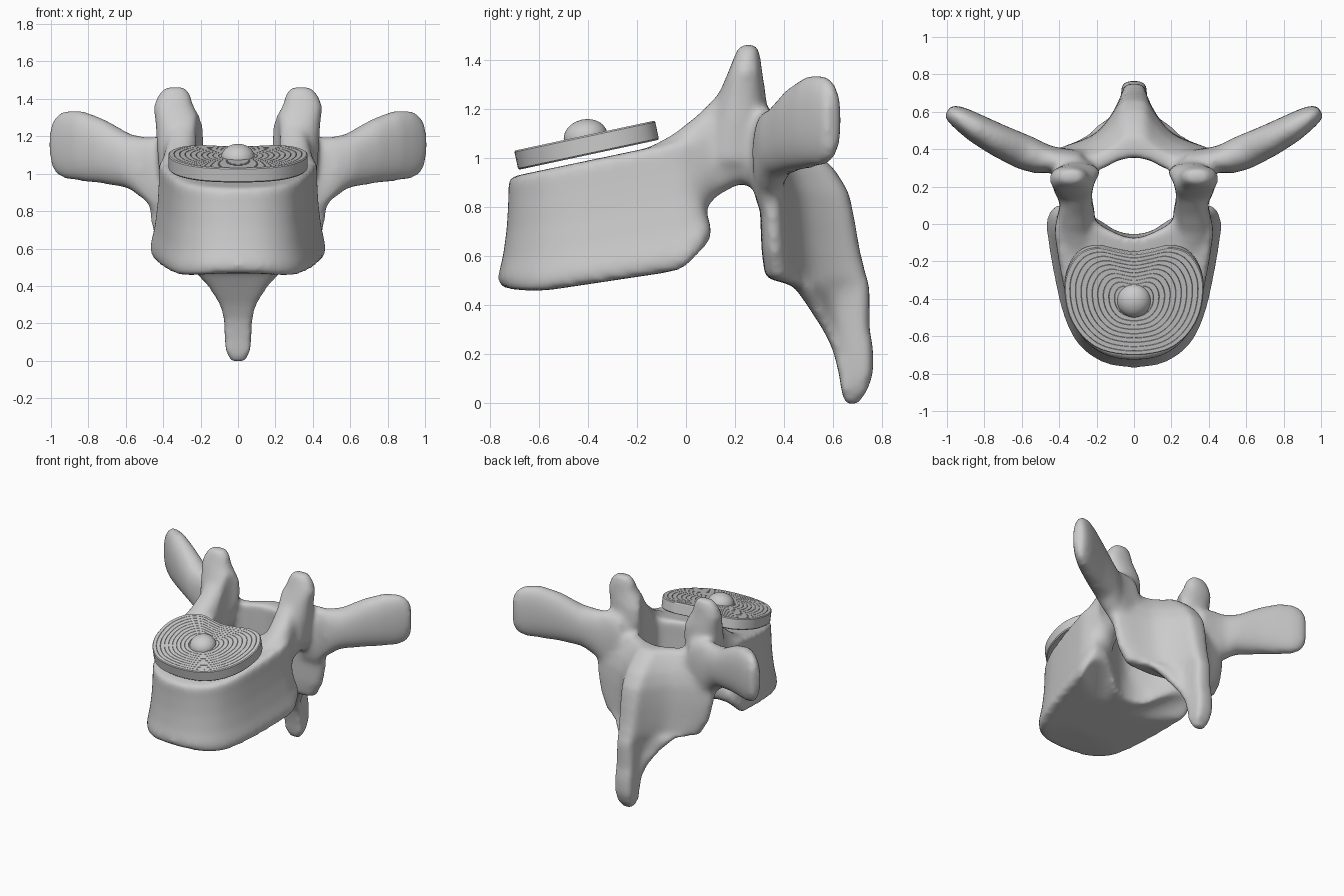
import bpy, bmesh, math
from mathutils import Vector, Matrix

if "Cube" in bpy.data.objects:
    bpy.data.objects.remove(bpy.data.objects["Cube"])


def loft(bm, rings):
    """Skin a list of equal-length closed rings and cap both ends."""
    vs = [[bm.verts.new(p) for p in r] for r in rings]
    n = len(vs[0])
    faces = [bm.faces.new((a[i], a[(i + 1) % n], b[(i + 1) % n], b[i]))
             for a, b in zip(vs, vs[1:]) for i in range(n)]
    faces += [bm.faces.new(vs[0][::-1]), bm.faces.new(vs[-1])]
    bmesh.ops.recalc_face_normals(bm, faces=faces)


def oval(c, u, v, power=0.75, n=24):
    """Rounded-box ring around c, spanned by half axes u and v."""
    def s(a):
        return math.copysign(abs(a) ** power, a)
    c, u, v = Vector(c), Vector(u), Vector(v)
    return [c + u * s(math.cos(2 * math.pi * i / n)) + v * s(math.sin(2 * math.pi * i / n))
            for i in range(n)]


def mirrored(half):
    """Close a half outline whose first and last points lie on x = 0."""
    return half + [(-x, y) for x, y in half[-2:0:-1]]


def smooth_closed(pts, sub):
    """Catmull-Rom resampling of a closed 2D outline."""
    out, n = [], len(pts)
    for i in range(n):
        p0, p1, p2, p3 = (Vector(pts[(i + k) % n]) for k in (-1, 0, 1, 2))
        for k in range(sub):
            t = k / sub
            out.append(0.5 * (2 * p1 + (p2 - p0) * t + (2 * p0 - 5 * p1 + 4 * p2 - p3) * t ** 2
                              + (3 * p1 - p0 - 3 * p2 + p3) * t ** 3))
    return out


def make_object(name, bm):
    me = bpy.data.meshes.new(name)
    bm.to_mesh(me)
    bm.free()
    ob = bpy.data.objects.new(name, me)
    bpy.context.collection.objects.link(ob)
    return ob


bone = bmesh.new()

# Vertebral body: D-shaped outline lofted between slanted end plates
outline = smooth_closed(mirrored([
    (0, -.765), (.16, -.74), (.29, -.65), (.37, -.5), (.42, -.3), (.455, -.1),
    (.465, .02), (.42, .095), (.3, .09), (.15, 0), (0, -.05)]), 4)


def body_ring(t, s):
    ring = []
    for x, y in outline:
        x, y = x * s, -.33 + (y + .33) * s
        low = .455 + .15 * max(0, y + .6) + 1.0 * max(0, y) + .15 * max(0, -.68 - y)
        high = .925 + .21 * (y + .71)
        ring.append((x, y, low + (high - low) * t))
    return ring


loft(bone, [body_ring(t, s) for t, s in (
    (0, .4), (0, .98), (.1, 1.01), (.3, .96), (.55, .925), (.8, .91), (.95, .91), (1, .9), (1, .4))])

# Lamina with inferior processes, tapering down into the spinous process
# (z, half width, front y, back y)
rings = []
for z, w, f, b in ((-.008, .04, .65, .70), (.05, .068, .635, .74), (.12, .075, .625, .765),
                   (.22, .078, .60, .765), (.3, .10, .56, .75), (.4, .16, .495, .75),
                   (.48, .23, .44, .75), (.51, .36, .325, .738), (.62, .42, .31, .71),
                   (.75, .45, .305, .688), (.86, .46, .30, .665), (.95, .44, .30, .61),
                   (1.02, .40, .30, .54), (1.08, .36, .30, .46)):
    d = b - f
    half = [(0, f), (.7 * w, f), (w, f + .05 * d), (w, f + .21 * d)]
    half += [(min(.9 * w, max(k * w, m)), f + q * d)
             for k, m, q in ((.5, .07, .43), (.27, .068, .72), (.14, .055, .97))]
    half.append((0, b))
    rings.append([(p.x, p.y, z) for p in smooth_closed(mirrored(half), 3)])
loft(bone, rings)

for side in (1, -1):
    # Pedicle: (y, centre x, half width, bottom z, top z)
    loft(bone, [oval((side * x, y, (lo + hi) / 2), (w, 0, 0), (0, 0, (hi - lo) / 2))
                for y, x, w, lo, hi in ((-.16, .30, .08, .8, 1.04), (-.05, .32, .10, .72, 1.10),
                                        (.05, .31, .10, .75, 1.18), (.12, .30, .09, .84, 1.25),
                                        (.22, .31, .10, .895, 1.29), (.34, .32, .10, .86, 1.16))])
    # Superior articular process: (z, centre x, centre y, half sizes)
    loft(bone, [oval((side * x, y, z), (rx, 0, 0), (0, ry, 0), .85)
                for z, x, y, rx, ry in ((.98, .32, .2, .10, .12), (1.15, .295, .215, .14, .115),
                                        (1.25, .305, .228, .135, .10), (1.36, .345, .243, .11, .068),
                                        (1.43, .34, .252, .085, .05), (1.465, .335, .255, .055, .035))])
    # Transverse process: (centre, half thickness, half height)
    loft(bone, [oval((side * x, y, z), (-.47 * side * t, .88 * t, 0), (0, 0, h), .88)
                for x, y, z, t, h in ((.3, .33, .98, .07, .21), (.42, .34, .985, .075, .22),
                                      (.49, .345, 1.025, .085, .172), (.58, .38, 1.067, .095, .146),
                                      (.72, .445, 1.12, .088, .175), (.84, .51, 1.15, .078, .192),
                                      (.92, .56, 1.155, .065, .187), (.97, .59, 1.155, .05, .16),
                                      (.998, .605, 1.155, .035, .11))])

vertebra = make_object("vertebra", bone)

# Vertebral canal cutter
bm = bmesh.new()
loft(bm, [oval((0, .15, z), (.225, 0, 0), (0, .205, 0), 1, 48) for z in (.2, 1.8)])
canal = make_object("canal_cutter", bm)
canal.hide_render = True
canal.hide_viewport = True


def fuse():
    m = vertebra.modifiers.new("fuse", 'REMESH')
    m.mode = 'VOXEL'
    m.voxel_size = .016
    m.use_smooth_shade = True


fuse()
cut = vertebra.modifiers.new("canal", 'BOOLEAN')
cut.operation = 'DIFFERENCE'
cut.object = canal
cut.solver = 'EXACT'
fuse()
soft = vertebra.modifiers.new("soften", 'SMOOTH')
soft.factor = .5
soft.iterations = 15

# Disc: kidney outline with concentric grooves on top, tilted with the body
tilt = Matrix.Translation((0, -.405, 1.053)) @ Matrix.Rotation(math.atan(.214), 4, 'X')
kidney = smooth_closed(mirrored([
    (0, .258), (.1, .274), (.2, .293), (.29, .262), (.35, .18), (.372, .075),
    (.35, -.07), (.28, -.19), (.17, -.268), (0, -.295)]), 5)
steps = [(.2, -.04), (.985, -.04), (1, -.034), (1, .034), (.985, .04)]
for k in range(1, 10):
    s = 1 - .08 * k
    steps += [(s + .004, .04), (s, .036), (s - .004, .04)]
bm = bmesh.new()
loft(bm, [[tilt @ Vector((x * s, y * s, z)) for x, y in kidney] for s, z in steps])
disc = make_object("disc_ring", bm)

# Nucleus: flattened core standing out of the disc
bm = bmesh.new()
bmesh.ops.create_uvsphere(bm, u_segments=40, v_segments=20, radius=.09,
                          matrix=tilt @ Matrix.Translation((0, .002, .034))
                          @ Matrix.Diagonal((1, 1, .8, 1)))
nucleus = make_object("disc_nucleus", bm)

for ob in (disc, nucleus):
    bpy.ops.object.select_all(action='DESELECT')
    ob.select_set(True)
    bpy.context.view_layer.objects.active = ob
    bpy.ops.object.shade_smooth_by_angle(angle=math.radians(30))
